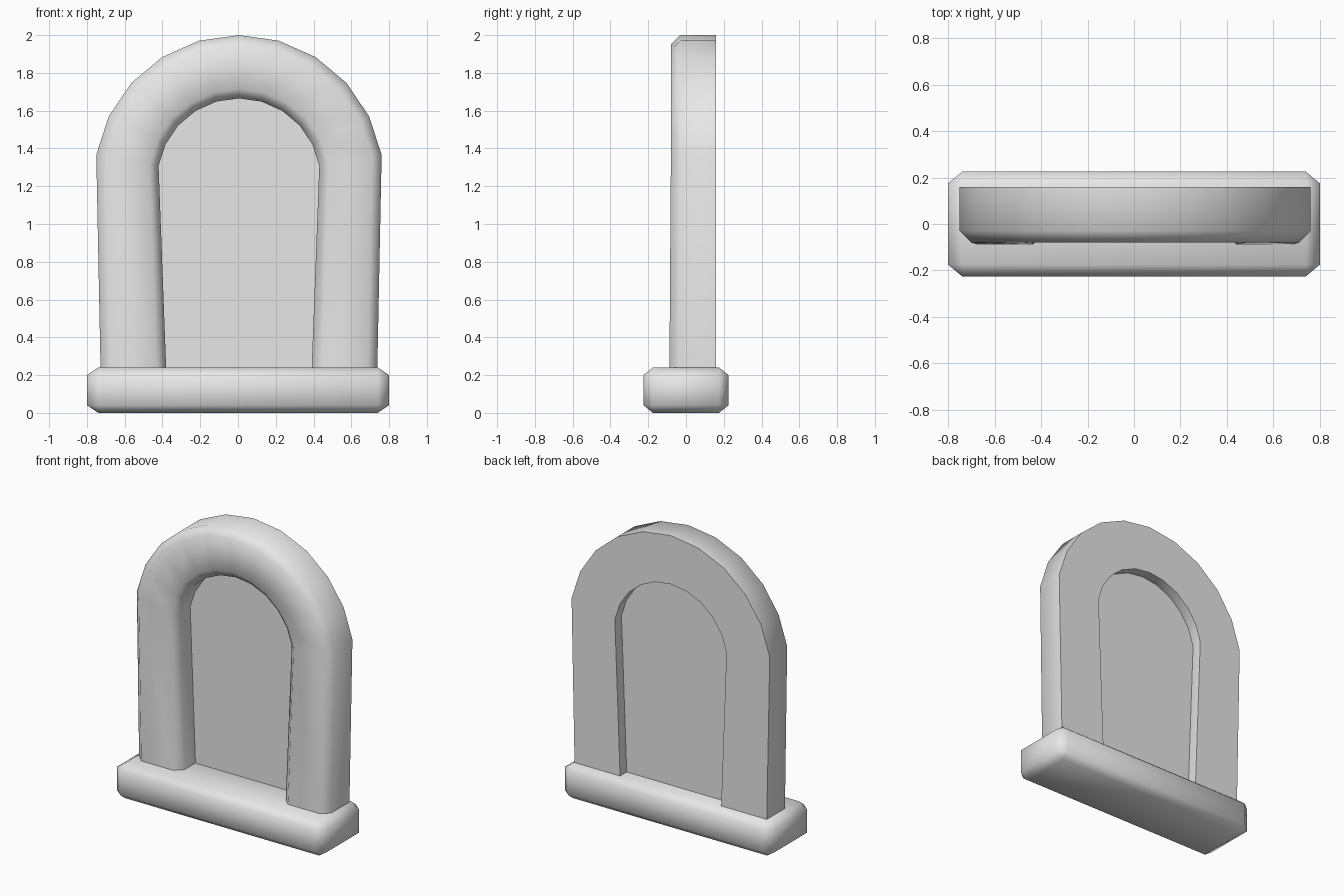
import bpy, bmesh
from math import radians, sin, cos

cube = bpy.data.objects.get("Cube")
if cube:
    bpy.data.objects.remove(cube, do_unlink=True)

grey = bpy.data.materials.new("stone_grey")
grey.use_nodes = True
grey.diffuse_color = (0.8, 0.8, 0.8, 1)
grey.node_tree.nodes["Principled BSDF"].inputs["Base Color"].default_value = (0.8, 0.8, 0.8, 1)

CENTRE_X, CENTRE_Z = 0.005, 1.233   # centre of the arch curve
OUTER, INNER = 0.767, 0.432         # arch radii
BACK, FRONT, ROUND = 0.16, -0.08, 0.05
FOOT_Z = 0.2                        # legs end inside the base
ANGLES = [radians(10 + 16 * i) for i in range(11)]


def finish(name, bm, smooth=True):
    bmesh.ops.recalc_face_normals(bm, faces=bm.faces)
    mesh = bpy.data.meshes.new(name)
    bm.to_mesh(mesh)
    bm.free()
    mesh.materials.append(grey)
    obj = bpy.data.objects.new(name, mesh)
    bpy.context.collection.objects.link(obj)
    if smooth:
        bpy.ops.object.select_all(action='DESELECT')
        obj.select_set(True)
        bpy.context.view_layer.objects.active = obj
        bpy.ops.object.shade_smooth_by_angle(angle=radians(60))
    return obj


def outline(radius, foot_x):
    """Foot, arc and foot of the arch at one radius, as (x, z)."""
    arc = [(CENTRE_X + radius * cos(a), CENTRE_Z + radius * sin(a)) for a in ANGLES]
    return [(CENTRE_X + foot_x, FOOT_Z)] + arc + [(CENTRE_X - foot_x, FOOT_Z)]


# Arch: rounded front section swept along the outline
outer_path, inner_path = outline(OUTER, 0.732), outline(INNER, 0.384)
bm = bmesh.new()
rings = []
for i, ((ox, oz), (ix, iz)) in enumerate(zip(outer_path, inner_path)):
    is_foot = i in (0, len(outer_path) - 1)
    front = FRONT - (0.008 if is_foot else 0)
    t = ROUND / (OUTER - INNER)
    section = [(0, BACK), (0, front + ROUND), (t, front),
               (1 - t, front), (1, front + ROUND), (1, BACK)]
    rings.append([bm.verts.new((ox + (ix - ox) * s, y, oz + (iz - oz) * s))
                  for s, y in section])
for a, b in zip(rings, rings[1:]):
    for k in range(len(a)):
        n = (k + 1) % len(a)
        bm.faces.new((a[k], a[n], b[n], b[k]))
bm.faces.new(rings[0])
bm.faces.new(rings[-1])
finish("arch_frame", bm)

# Flat panel filling the opening
bm = bmesh.new()
sides = [[bm.verts.new((x, y, z)) for x, z in inner_path] for y in (0.08, 0.088)]
for side in sides:
    bm.faces.new(side)
for k in range(len(inner_path)):
    n = (k + 1) % len(inner_path)
    bm.faces.new((sides[0][k], sides[0][n], sides[1][n], sides[1][k]))
finish("back_panel", bm, smooth=False)

# Base slab: bevelled block, bevel scaled separately on each axis
size, bevel = (1.6, 0.45, 0.24), (0.06, 0.05, 0.04)
bm = bmesh.new()
bmesh.ops.create_cube(bm, size=1)
bmesh.ops.scale(bm, vec=[s / b for s, b in zip(size, bevel)], verts=bm.verts)
bmesh.ops.bevel(bm, geom=bm.edges[:], offset=1, segments=1, affect='EDGES')
bmesh.ops.scale(bm, vec=bevel, verts=bm.verts)
bmesh.ops.translate(bm, vec=(0, 0, size[2] / 2), verts=bm.verts)
finish("base_slab", bm)
